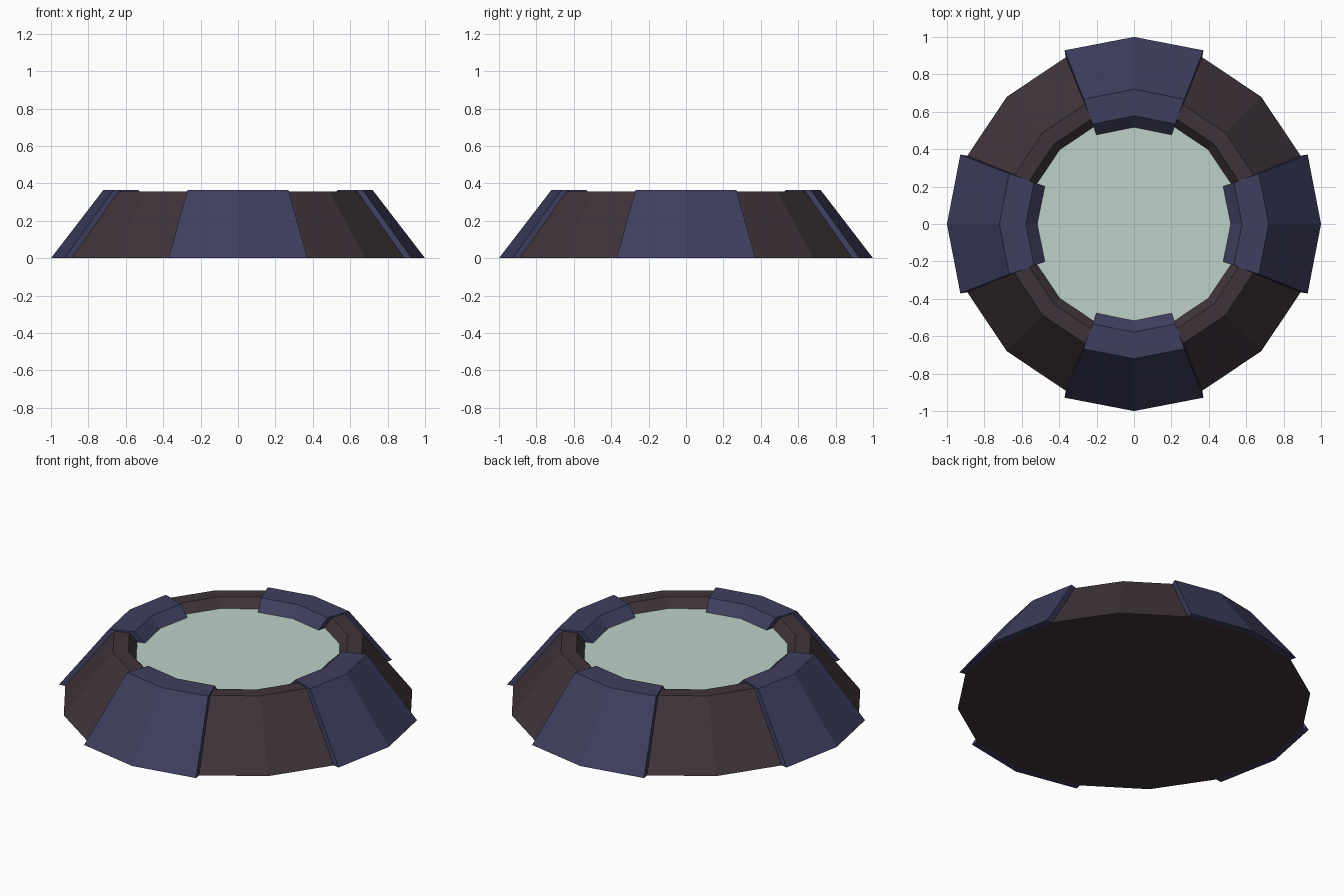
import bpy, bmesh, math

if "Cube" in bpy.data.objects:
    bpy.data.objects.remove(bpy.data.objects["Cube"])


def material(name, rgb):
    lin = [((c / 255 + 0.055) / 1.055) ** 2.4 for c in rgb]
    m = bpy.data.materials.new(name)
    m.diffuse_color = (*lin, 1)
    m.use_nodes = True
    m.node_tree.nodes["Principled BSDF"].inputs["Base Color"].default_value = m.diffuse_color
    return m


BROWN = material("dark_brown", (63, 52, 58))
BLUE = material("navy_blue", (62, 62, 95))
GLASS = material("pale_green", (190, 209, 199))


def finish(bm, name, mat):
    bmesh.ops.recalc_face_normals(bm, faces=bm.faces)
    me = bpy.data.meshes.new(name)
    bm.to_mesh(me)
    bm.free()
    me.materials.append(mat)
    ob = bpy.data.objects.new(name, me)
    bpy.context.collection.objects.link(ob)
    return ob


def point(bm, r, z, deg):
    a = math.radians(deg)
    return bm.verts.new((r * math.cos(a), r * math.sin(a), z))


STEP = 22.5

# Ring body: 16-sided, sloped outside, flat rim, sloped inner lip, closed base
profile = [(0.962, 0), (0.69, 0.356), (0.605, 0.356), (0.555, 0.295)]
bm = bmesh.new()
rings = [[point(bm, r, z, i * STEP) for i in range(16)] for r, z in profile]
for lo, hi in zip(rings, rings[1:]):
    for i in range(16):
        j = (i + 1) % 16
        bm.faces.new((lo[i], lo[j], hi[j], hi[i]))
bm.faces.new(rings[0])
bm.faces.new(rings[-1])
finish(bm, "ring_body", BROWN)

# Pale disc set just below the rim
bm = bmesh.new()
bm.faces.new([point(bm, 0.562, 0.305, i * STEP) for i in range(16)])
finish(bm, "centre_disc", GLASS)

# Four raised plates wrapped over the ring: radius, height, half angle
outer = [(1.0, 0, 21.8), (0.72, 0.364, 22.0), (0.578, 0.364, 22.5), (0.508, 0.296, 22.9)]
inner = [(r - 0.002, z, 22.3) for r, z in reversed(profile)]
section = outer + inner
for k, side in enumerate(("right", "back", "left", "front")):
    bm = bmesh.new()
    cuts = [[point(bm, r, z, k * 90 + s * half) for r, z, half in section] for s in (-1, 0, 1)]
    n = len(section)
    for a, b in zip(cuts, cuts[1:]):
        for i in range(n):
            j = (i + 1) % n
            bm.faces.new((a[i], a[j], b[j], b[i]))
    # end walls between the outer skin and the ring surface
    for c in (cuts[0], cuts[-1]):
        for i in range(3):
            bm.faces.new((c[i], c[i + 1], c[n - 2 - i], c[n - 1 - i]))
    finish(bm, side + "_plate", BLUE)
